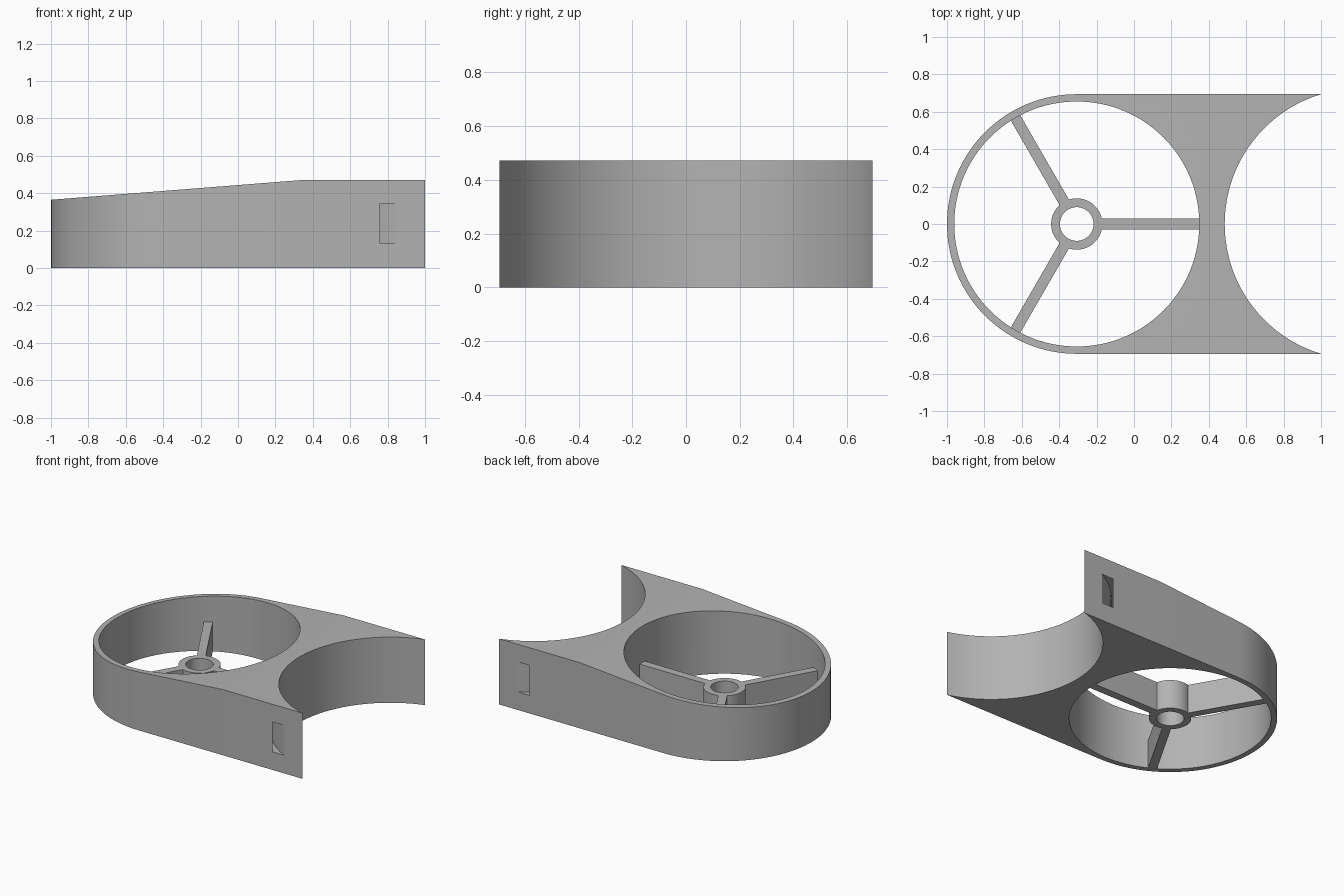
import bpy
import bmesh
from math import sin, cos, pi, radians, asin, sqrt
from mathutils import Matrix, Vector

cube = bpy.data.objects.get("Cube")
if cube:
    bpy.data.objects.remove(cube, do_unlink=True)

RING_X, RING_R, BORE_R = -0.306, 0.694, 0.655
SADDLE_R = 0.725
SADDLE_X = 1 + sqrt(SADDLE_R ** 2 - RING_R ** 2)
SADDLE_X = 1.21
TOP, LOW_TOP, BEND_X = 0.472, 0.365, 0.36
HUB_TOP = 0.21

grey = bpy.data.materials.new("plain grey")
grey.use_nodes = True
colour = (0.45, 0.45, 0.45, 1)
grey.diffuse_color = colour
grey.node_tree.nodes["Principled BSDF"].inputs["Base Color"].default_value = colour


def arc(cx, r, a0, a1, n):
    """Points along an arc centred on the x axis."""
    return [(cx + r * cos(a0 + (a1 - a0) * i / n), r * sin(a0 + (a1 - a0) * i / n))
            for i in range(n + 1)]


def finish(name, bm):
    bmesh.ops.recalc_face_normals(bm, faces=bm.faces)
    mesh = bpy.data.meshes.new(name)
    bm.to_mesh(mesh)
    bm.free()
    mesh.materials.append(grey)
    obj = bpy.data.objects.new(name, mesh)
    bpy.context.collection.objects.link(obj)
    return obj


def prism(outline, z0, z1):
    """Solid made by raising a closed outline from z0 to z1."""
    bm = bmesh.new()
    face = bm.faces.new([bm.verts.new((x, y, z0)) for x, y in outline])
    top = bmesh.ops.extrude_face_region(bm, geom=[face])["geom"]
    verts = [v for v in top if isinstance(v, bmesh.types.BMVert)]
    bmesh.ops.translate(bm, verts=verts, vec=(0, 0, z1 - z0))
    return bm


def tube(cx, r_in, r_out, z0, z1, n):
    """Hollow cylinder made by spinning a rectangular section."""
    bm = bmesh.new()
    section = [(r_in, z0), (r_out, z0), (r_out, z1), (r_in, z1)]
    loops = [[bm.verts.new((cx + r * cos(2 * pi * i / n), r * sin(2 * pi * i / n), z))
              for r, z in section] for i in range(n)]
    for i, a in enumerate(loops):
        b = loops[(i + 1) % n]
        for j in range(4):
            k = (j + 1) % 4
            bm.faces.new((a[j], a[k], b[k], b[j]))
    return bm


def cut(obj, cutter):
    cutter.hide_render = True
    mod = obj.modifiers.new("cut", "BOOLEAN")
    mod.operation, mod.solver, mod.object = "DIFFERENCE", "EXACT", cutter
    bpy.context.view_layer.objects.active = obj
    bpy.ops.object.modifier_apply(modifier=mod.name)
    bpy.data.objects.remove(cutter, do_unlink=True)


# Body: rounded end, straight sides and a concave saddle
half = asin(RING_R / SADDLE_R)
saddle = arc(SADDLE_X, SADDLE_R, pi + half, pi - half, 64)
saddle[0], saddle[-1] = (1, -RING_R), (1, RING_R)
bm = prism(arc(RING_X, RING_R, pi / 2, 3 * pi / 2, 64) + saddle, 0, TOP)

# Top slopes down towards the rounded end
bmesh.ops.bisect_plane(bm, geom=bm.verts[:] + bm.edges[:] + bm.faces[:],
                       plane_co=(BEND_X, 0, 0), plane_no=(1, 0, 0))
for v in bm.verts:
    if v.co.z > TOP / 2 and v.co.x < BEND_X:
        v.co.z = LOW_TOP + (TOP - LOW_TOP) * (v.co.x + 1) / (BEND_X + 1)
body = finish("body", bm)

# Large bore and curved strap channel around the saddle
cut(body, finish("bore_cutter", prism(arc(RING_X, BORE_R, 0, 2 * pi, 128)[:-1], -0.2, 0.8)))
cut(body, finish("strap_cutter", tube(SADDLE_X, 0.78, 0.828, 0.13, 0.345, 128)))

# Hub and its three spokes
hub = finish("hub", tube(RING_X, 0.09, 0.137, 0, HUB_TOP, 64))
for i in range(3):
    w = 0.029
    bm = prism([(0.125, -w), (0.66, -w), (0.66, w), (0.125, w)], 0, HUB_TOP)
    turn = Matrix.Translation(Vector((RING_X, 0, 0))) @ Matrix.Rotation(radians(120 * i), 4, "Z")
    bmesh.ops.transform(bm, matrix=turn, verts=bm.verts)
    finish(f"spoke_{i + 1}", bm)

# Smooth curved walls, sharp corners
for obj in (body, hub):
    bpy.ops.object.select_all(action="DESELECT")
    obj.select_set(True)
    bpy.context.view_layer.objects.active = obj
    bpy.ops.object.shade_smooth_by_angle(angle=radians(20))
